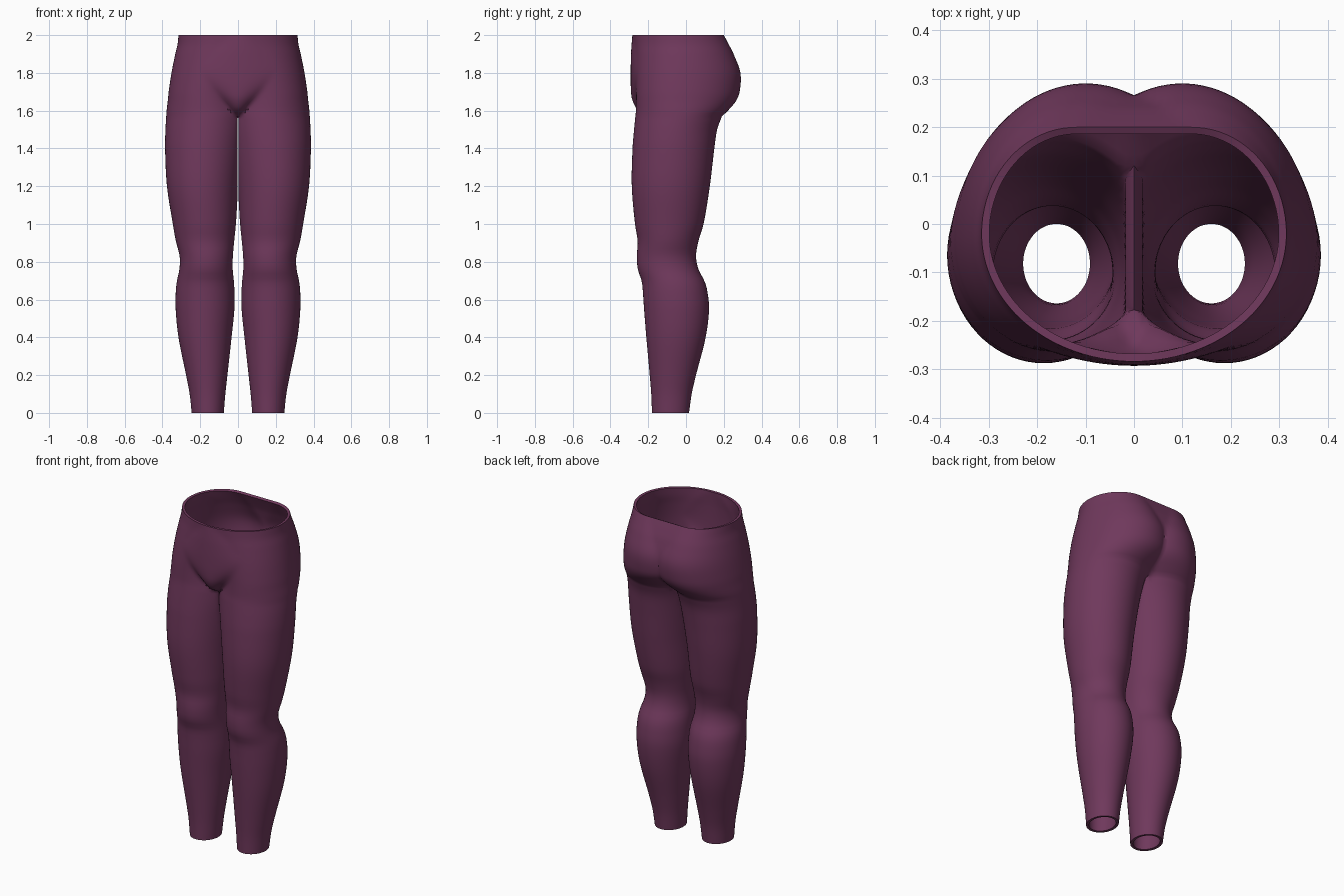
import bpy, math

if "Cube" in bpy.data.objects:
    bpy.data.objects.remove(bpy.data.objects["Cube"])

# Hip sections: z, half width, front lobe x, back lobe x, thigh front y,
# seat back y, belly front y, belly half width, back centre y
HIPS = [
    (1.57, .380, .165, .165, -.268, .190, -.190, .020, .130),
    (1.60, .378, .165, .150, -.265, .222, -.250, .040, .170),
    (1.65, .372, .165, .120, -.264, .264, -.282, .080, .225),
    (1.70, .367, .160, .105, -.264, .284, -.291, .120, .253),
    (1.80, .352, .130, .100, -.266, .288, -.293, .190, .266),
    (1.90, .332, .080, .110, -.270, .252, -.291, .260, .243),
    (1.95, .320, .040, .115, -.276, .227, -.288, .290, .223),
    (2.00, .315, .000, .120, -.284, .200, -.284, .300, .200),
]
# Leg sections: z, outer x, inner x, front y, back y
LEG = [
    (0.00, .245, .075, -.180, .016),
    (0.10, .256, .067, -.184, .030),
    (0.20, .275, .056, -.192, .053),
    (0.40, .315, .034, -.210, .104),
    (0.55, .330, .019, -.222, .122),
    (0.65, .329, .019, -.229, .112),
    (0.70, .323, .022, -.235, .097),
    (0.76, .310, .028, -.255, .066),
    (0.83, .309, .027, -.260, .053),
    (0.91, .329, .020, -.256, .066),
    (1.00, .345, .011, -.270, .093),
    (1.20, .376, -.002, -.287, .126),
    (1.40, .386, -.025, -.283, .150),
    (1.50, .384, -.040, -.275, .165),
    (1.57, .380, -.050, -.268, .190),
]
ARC, INNER = 56, 14      # points round the outside and along the inseam
CAP = math.radians(50.13)


def sample(rows, z):
    """Smooth (cubic Hermite) interpolation of the section table."""
    n = len(rows)
    i = 0
    while i < n - 2 and rows[i + 1][0] < z:
        i += 1
    a, b = rows[i], rows[i + 1]
    h = b[0] - a[0]
    t = (z - a[0]) / h

    def slope(k, c):
        lo, hi = rows[max(k - 1, 0)], rows[min(k + 1, n - 1)]
        return (hi[c] - lo[c]) / (hi[0] - lo[0])
    return [(2*t**3 - 3*t*t + 1) * a[c] + (t**3 - 2*t*t + t) * h * slope(i, c)
            + (3*t*t - 2*t**3) * b[c] + (t**3 - t*t) * h * slope(i + 1, c)
            for c in range(1, len(a))]


def hip_ring(z):
    """Open half section from front centre round the side to back centre."""
    xo, cf, cb, yf, yb, belly, w, bc = sample(HIPS, z)
    cy = -.039 + .019 * (z - 1.57) / .43
    af, ab = (math.asin(min(1, max(0, c) / (xo - c))) for c in (cf, cb))

    def thigh_y(x):
        return cy + (yf - cy) * math.sqrt(max(0, 1 - ((x - cf) / (xo - cf))**2))
    pts = []
    for j in range(ARC + 1):
        s = 2 * j / ARC - 1
        if s < 0:
            th = -s * (math.pi / 2 + af)
            x = max(0, cf + (xo - cf) * math.cos(th))
            y = cy + (yf - cy) * math.sin(th)
            if x < w:
                y = min(y, belly + (thigh_y(w) - belly) * (x / w)**2)
        else:
            th = s * (math.pi / 2 + ab)
            x = max(0, cb + (xo - cb) * math.cos(th))
            y = cy + (yb - cy) * math.sin(th)
            if x < cb:
                y = max(y, bc)
        if j in (0, ARC):
            x = 0
        pts.append((x, y, z))
    return pts


def leg_ring(z):
    """Closed section of one leg, flattened where the thighs touch."""
    xo, xi, yf, yb = sample(LEG, z)
    cx, rx, cy, ry = (xo + xi) / 2, (xo - xi) / 2, (yf + yb) / 2, (yb - yf) / 2
    half = math.pi / 2 + CAP
    angles = [half * (2 * j / ARC - 1) for j in range(ARC + 1)]
    angles += [half + (2 * math.pi - 2 * half) * k / (INNER + 1)
               for k in range(1, INNER + 1)]
    return [(max(.002, cx + rx * math.cos(a)), cy + ry * math.sin(a), z)
            for a in angles]


# Legs up to the crotch, then the crotch seam, then the hips
verts, faces, rings = [], [], []


def add_ring(pts):
    rings.append(range(len(verts), len(verts) + len(pts)))
    verts.extend(pts)


LEG_STEPS, HIP_STEPS = 60, 26
for i in range(LEG_STEPS):
    add_ring(leg_ring(1.555 * i / (LEG_STEPS - 1)))
crotch = hip_ring(1.57)
y0, y1 = crotch[-1][1], crotch[0][1]
crotch += [(0, y0 + (y1 - y0) * k / (INNER + 1), 1.57)
           for k in range(1, INNER + 1)]
add_ring(crotch)
for i in range(1, HIP_STEPS + 1):
    add_ring(hip_ring(1.57 + .43 * i / HIP_STEPS))

total = ARC + 1 + INNER
for r, (lo, hi) in enumerate(zip(rings, rings[1:])):
    count = total if r < LEG_STEPS else ARC
    for j in range(count):
        k = (j + 1) % total
        faces.append((lo[j], lo[k], hi[k], hi[j]))

mesh = bpy.data.meshes.new("leggings")
mesh.from_pydata(verts, [], faces)
leggings = bpy.data.objects.new("leggings", mesh)
bpy.context.collection.objects.link(leggings)

fabric = bpy.data.materials.new("plum fabric")
fabric.diffuse_color = (.16, .04, .107, 1)
fabric.use_nodes = True
fabric.node_tree.nodes["Principled BSDF"].inputs["Base Color"].default_value = fabric.diffuse_color
mesh.materials.append(fabric)

# Mirror to the other leg, then give the cloth its thickness
mirror = leggings.modifiers.new("other_side", 'MIRROR')
mirror.merge_threshold = .0005
cloth = leggings.modifiers.new("cloth_thickness", 'SOLIDIFY')
cloth.thickness = .016
cloth.offset = -1

bpy.context.view_layer.objects.active = leggings
leggings.select_set(True)
for name in ("other_side", "cloth_thickness"):
    bpy.ops.object.modifier_apply(modifier=name)
bpy.ops.object.shade_smooth_by_angle(angle=math.radians(50))
